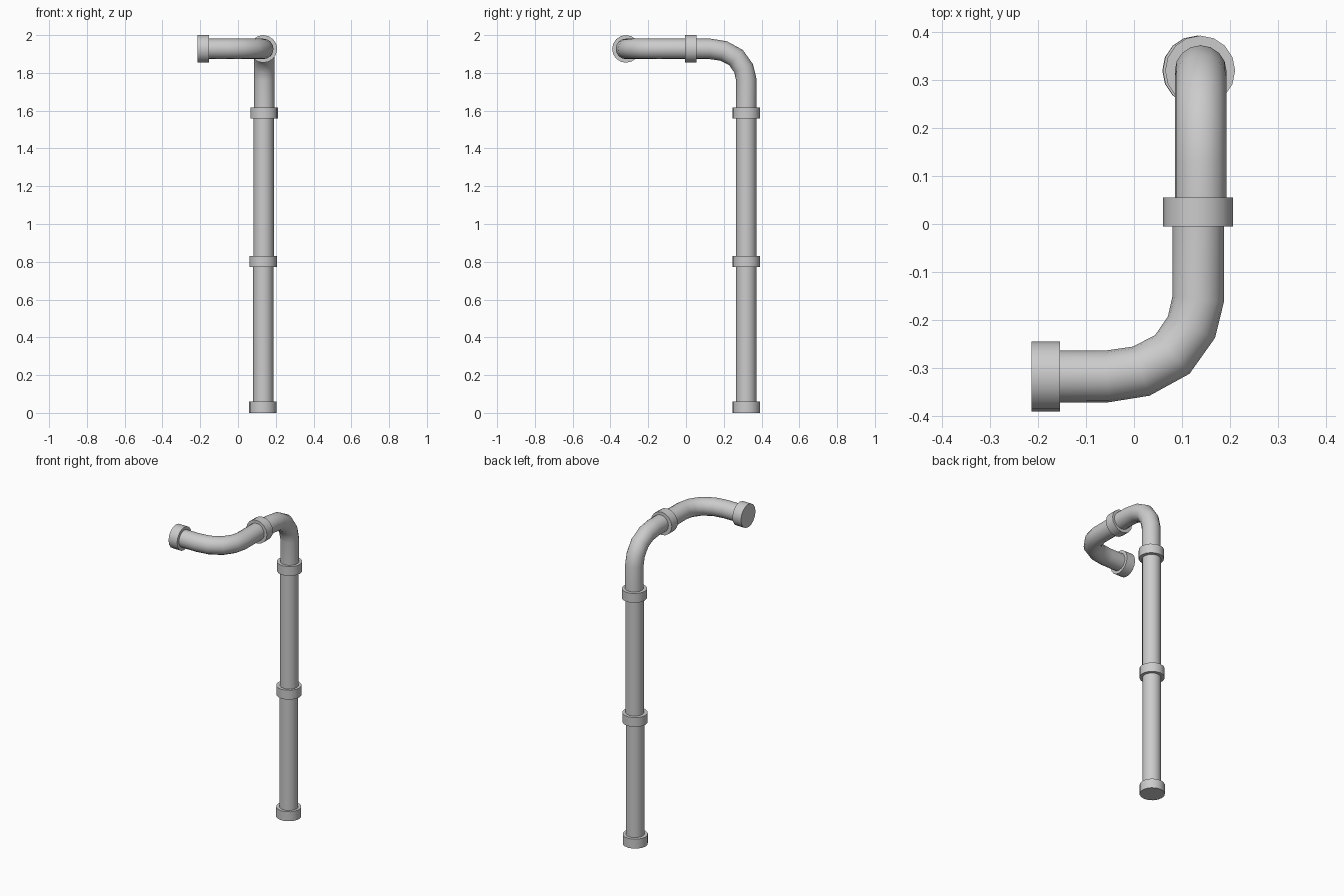
import bpy, bmesh, math
from mathutils import Vector

if "Cube" in bpy.data.objects:
    bpy.data.objects.remove(bpy.data.objects["Cube"])

SIDES = 16
PIPE_R, COLLAR_R = 0.054, 0.073


def sweep(name, points, radius, normal):
    """Sweep a capped circle along a planar path; normal is the path plane's normal."""
    pts = [Vector(p) for p in points]
    n = Vector(normal)
    bm = bmesh.new()
    rings = []
    for i, p in enumerate(pts):
        a = (p - pts[max(i - 1, 0)]).normalized()
        b = (pts[min(i + 1, len(pts) - 1)] - p).normalized()
        side = n.cross((a + b).normalized())
        rings.append([bm.verts.new(p + radius * (math.cos(t) * side + math.sin(t) * n))
                      for t in (2 * math.pi * k / SIDES for k in range(SIDES))])
    for r, s in zip(rings, rings[1:]):
        for k in range(SIDES):
            j = (k + 1) % SIDES
            bm.faces.new((r[k], r[j], s[j], s[k]))
    bm.faces.new(rings[0])
    bm.faces.new(rings[-1])
    bmesh.ops.recalc_face_normals(bm, faces=bm.faces)
    me = bpy.data.meshes.new(name)
    bm.to_mesh(me)
    bm.free()
    ob = bpy.data.objects.new(name, me)
    bpy.context.collection.objects.link(ob)
    bpy.ops.object.select_all(action='DESELECT')
    ob.select_set(True)
    bpy.context.view_layer.objects.active = ob
    bpy.ops.object.shade_smooth_by_angle(angle=math.radians(40))
    return ob


X, Y, Z = 0.134, 0.319, 1.927   # pipe axes

# Elbow profile: (distance before the corner, distance past the corner)
ELBOW = [(0.162, 0), (0.103, 0.014), (0.046, 0.054), (0.011, 0.119), (0, 0.191)]

# Two straight upright lengths
sweep("lower_pipe", [(X, Y, 0.03), (X, Y, 0.80)], PIPE_R, (1, 0, 0))
sweep("middle_pipe", [(X + 0.002, Y, 0.80), (X + 0.002, Y, 1.59)], PIPE_R, (1, 0, 0))

# Upper elbow: vertical to forward
XE = X + 0.005
sweep("upper_elbow",
      [(XE, Y, 1.59)] + [(XE, Y - b, Z - a) for a, b in ELBOW] + [(XE, 0.025, Z)],
      PIPE_R, (1, 0, 0))

# Outlet elbow: forward to the left
YC = -0.318
sweep("outlet_elbow",
      [(X, 0.025, Z)] + [(X - b, YC + a, Z) for a, b in ELBOW] + [(-0.185, YC, Z)],
      PIPE_R, (0, 0, 1))

# Collars at the joints and both ends
for name, x, z0, z1 in (("base_collar", 0.132, 0, 0.06),
                        ("middle_collar", 0.133, 0.772, 0.831),
                        ("upper_collar", 0.138, 1.558, 1.617)):
    sweep(name, [(x, Y + 0.001, z0), (x, Y + 0.001, z1)], COLLAR_R, (1, 0, 0))
sweep("elbow_collar", [(X, 0.055, Z), (X, -0.005, Z)], COLLAR_R, (0, 0, 1))
sweep("outlet_collar", [(-0.154, YC, Z), (-0.214, YC, Z)], COLLAR_R, (0, 0, 1))
